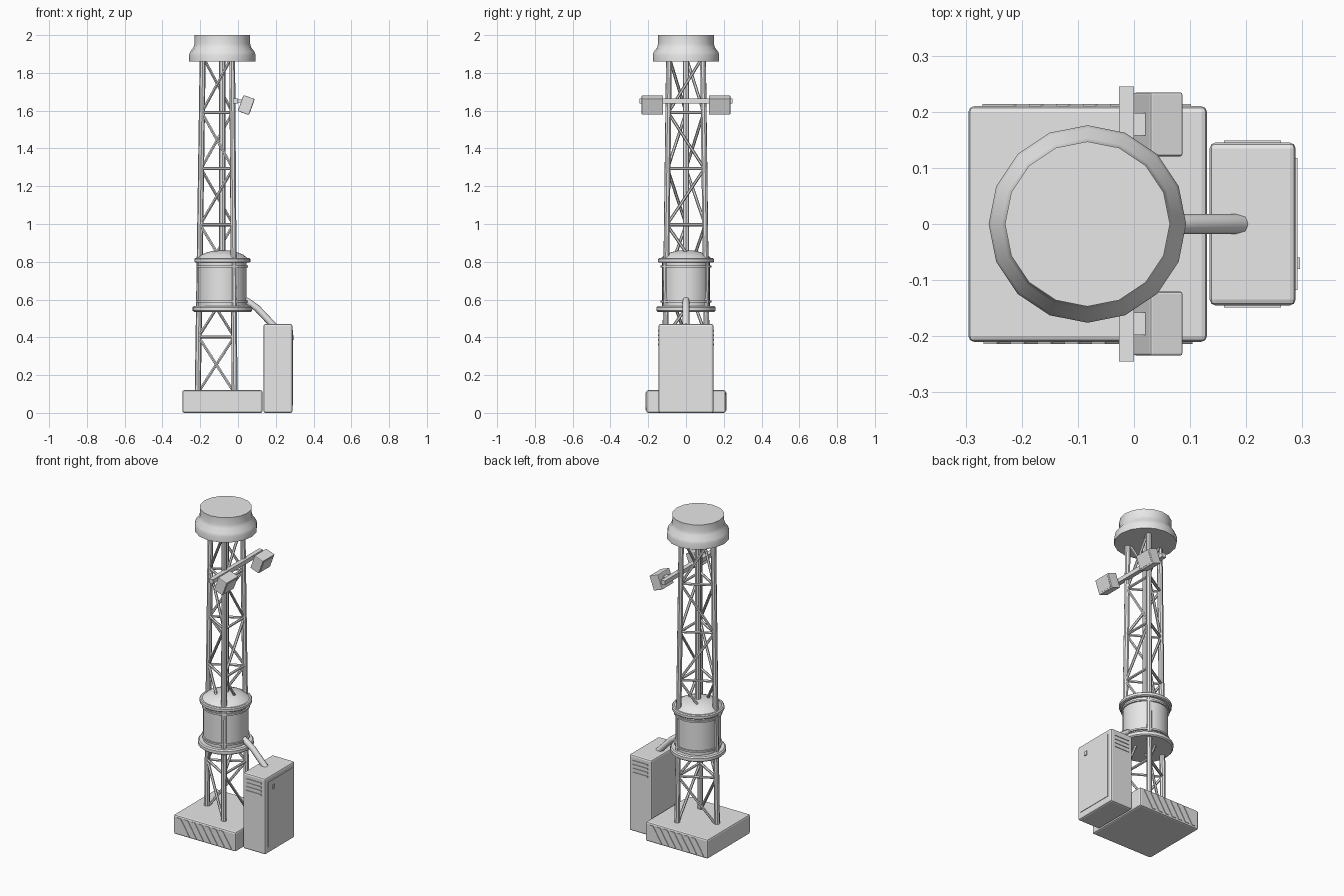
import bpy, bmesh, math
from mathutils import Vector, Matrix

if "Cube" in bpy.data.objects:
    bpy.data.objects.remove(bpy.data.objects["Cube"])

CX = -0.083  # tower axis
grey = bpy.data.materials.new("light_grey")
grey.diffuse_color = (0.8, 0.8, 0.8, 1)
grey.use_nodes = True
grey.node_tree.nodes["Principled BSDF"].inputs["Base Color"].default_value = grey.diffuse_color


def finish(name, bm, smooth=False):
    bmesh.ops.recalc_face_normals(bm, faces=bm.faces)
    me = bpy.data.meshes.new(name)
    bm.to_mesh(me)
    bm.free()
    me.materials.append(grey)
    ob = bpy.data.objects.new(name, me)
    bpy.context.collection.objects.link(ob)
    if smooth:
        bpy.ops.object.select_all(action='DESELECT')
        ob.select_set(True)
        bpy.context.view_layer.objects.active = ob
        bpy.ops.object.shade_smooth_by_angle(angle=math.radians(35))
    return ob


def box(name, lo, hi, bevel=0, rot=0):
    lo, hi = Vector(lo), Vector(hi)
    bm = bmesh.new()
    bmesh.ops.create_cube(bm, size=1)
    bmesh.ops.scale(bm, vec=hi - lo, verts=bm.verts)
    if bevel:
        bmesh.ops.bevel(bm, geom=bm.edges[:], offset=bevel, segments=2,
                        profile=0.5, affect='EDGES')
    m = Matrix.Translation((lo + hi) / 2) @ Matrix.Rotation(rot, 4, 'Y')
    bmesh.ops.transform(bm, matrix=m, verts=bm.verts)
    return finish(name, bm)


def add_rod(bm, a, b, r, sides=8):
    a, b = Vector(a), Vector(b)
    d = b - a
    m = Matrix.Translation((a + b) / 2) @ d.to_track_quat('Z', 'Y').to_matrix().to_4x4()
    bmesh.ops.create_cone(bm, cap_ends=True, segments=sides, radius1=r,
                          radius2=r, depth=d.length, matrix=m)


def rod(name, a, b, r, sides=8):
    bm = bmesh.new()
    add_rod(bm, a, b, r, sides)
    return finish(name, bm, True)


def lathe(name, profile, sides=16):
    bm = bmesh.new()
    rings = [[bm.verts.new((CX + r * math.cos(math.tau * i / sides),
                            r * math.sin(math.tau * i / sides), z))
              for i in range(sides)] for r, z in profile]
    for p, q in zip(rings, rings[1:]):
        for i in range(sides):
            j = (i + 1) % sides
            bm.faces.new((p[i], p[j], q[j], q[i]))
    bm.faces.new(rings[0])
    bm.faces.new(rings[-1])
    return finish(name, bm, True)


# Foundation block with diagonal hazard stripes on both long sides
box("foundation", (-0.295, -0.21, 0), (0.13, 0.21, 0.12), 0.01)
for side, label in ((-1, "front"), (1, "back")):
    bm = bmesh.new()
    for k in range(7):
        x = -0.27 + k * 0.048
        outline = [(x, 0.012), (x + 0.024, 0.012), (x + 0.084, 0.108), (x + 0.06, 0.108)]
        vs = [bm.verts.new((CX + side * (px - CX), side * 0.2085, z)) for px, z in outline]
        face = bm.faces.new(vs)
        out = bmesh.ops.extrude_face_region(bm, geom=[face])["geom"]
        bmesh.ops.translate(bm, vec=(0, side * 0.005, 0),
                            verts=[v for v in out if isinstance(v, bmesh.types.BMVert)])
    finish(label + "_stripes", bm)


# Three-legged lattice tower, tapering upwards
def leg_point(i, z):
    r = 0.13 - 0.026 * (z - 0.1) / 1.78
    a = math.pi + i * math.tau / 3
    return Vector((CX + r * math.cos(a), r * math.sin(a), z))


for i in range(3):
    rod("tower_leg_%d" % (i + 1), leg_point(i, 0.1), leg_point(i, 1.88), 0.016)

levels = [0.105 + 0.297 * k for k in range(7)]
bm = bmesh.new()
for k, z in enumerate(levels):
    for i in range(3):
        j = (i + 1) % 3
        if 0 < k < 6:
            add_rod(bm, leg_point(i, z), leg_point(j, z), 0.008, 6)
        if k < 6:
            a, b = (i, j) if k % 2 else (j, i)
            add_rod(bm, leg_point(a, z), leg_point(b, levels[k + 1]), 0.008, 6)
finish("tower_braces", bm, True)
rod("centre_pole", (CX, 0, 0.84), (CX, 0, 1.88), 0.017)

# Top cap
lathe("top_cap", [(0.176, 1.86), (0.176, 1.895), (0.171, 1.91), (0.153, 1.935),
                  (0.147, 1.955), (0.147, 2.0)])

# Drum with flanges, thin rings and domed lid
lathe("drum", [(0.128, 0.55), (0.128, 0.81)], 24)
lathe("lower_flange", [(0.15, 0.535), (0.157, 0.541), (0.157, 0.559), (0.15, 0.566)], 24)
lathe("upper_flange", [(0.142, 0.795), (0.148, 0.8), (0.148, 0.815), (0.142, 0.82)], 24)
lathe("drum_lid", [(0.135, 0.818), (0.11, 0.838), (0.08, 0.85), (0.04, 0.86)], 24)
for z in (0.59, 0.775):
    lathe("drum_ring", [(0.136, z - 0.005), (0.136, z + 0.005)], 24)

# Equipment cabinet with door, handle and side louvres
box("cabinet", (0.135, -0.145, 0), (0.288, 0.145, 0.47), 0.01)
box("cabinet_door", (0.284, -0.118, 0.04), (0.291, 0.118, 0.44))
box("door_handle", (0.288, -0.08, 0.385), (0.296, -0.06, 0.41))
for side in (-1, 1):
    for k in range(4):
        z = 0.358 + 0.024 * k
        ys = sorted((side * 0.142, side * 0.149))
        box("cabinet_louvre", (0.16, ys[0], z), (0.262, ys[1], z + 0.01))

# Bent conduit from drum to cabinet
path = [(0.0, 0, 0.615), (0.05, 0, 0.59), (0.1, 0, 0.555), (0.19, 0, 0.46)]
cu = bpy.data.curves.new("conduit_path", 'CURVE')
cu.dimensions = '3D'
cu.bevel_depth = 0.018
cu.bevel_resolution = 2
cu.use_fill_caps = True
sp = cu.splines.new('POLY')
sp.points.add(len(path) - 1)
for p, co in zip(sp.points, path):
    p.co = (*co, 1)
cu.materials.append(grey)
conduit = bpy.data.objects.new("conduit", cu)
bpy.context.collection.objects.link(conduit)

# Crossbar carrying two tilted floodlights
box("lamp_crossbar", (-0.027, -0.245, 1.638), (0.0, 0.245, 1.664))
tilt = math.radians(20)
for side, label in ((-1, "front"), (1, "back")):
    y = side * 0.1775
    box(label + "_lamp", (0.012, y - 0.057, 1.585), (0.074, y + 0.057, 1.675), 0.004, tilt)
    box(label + "_lamp_bracket", (-0.02, y - 0.02, 1.642), (0.03, y + 0.02, 1.66))
    c = Vector((0.043, y, 1.63)) + Vector((math.cos(tilt), 0, -math.sin(tilt))) * 0.031
    box(label + "_lamp_lens", c - Vector((0.002, 0.048, 0.036)),
        c + Vector((0.002, 0.048, 0.036)), 0, tilt)
